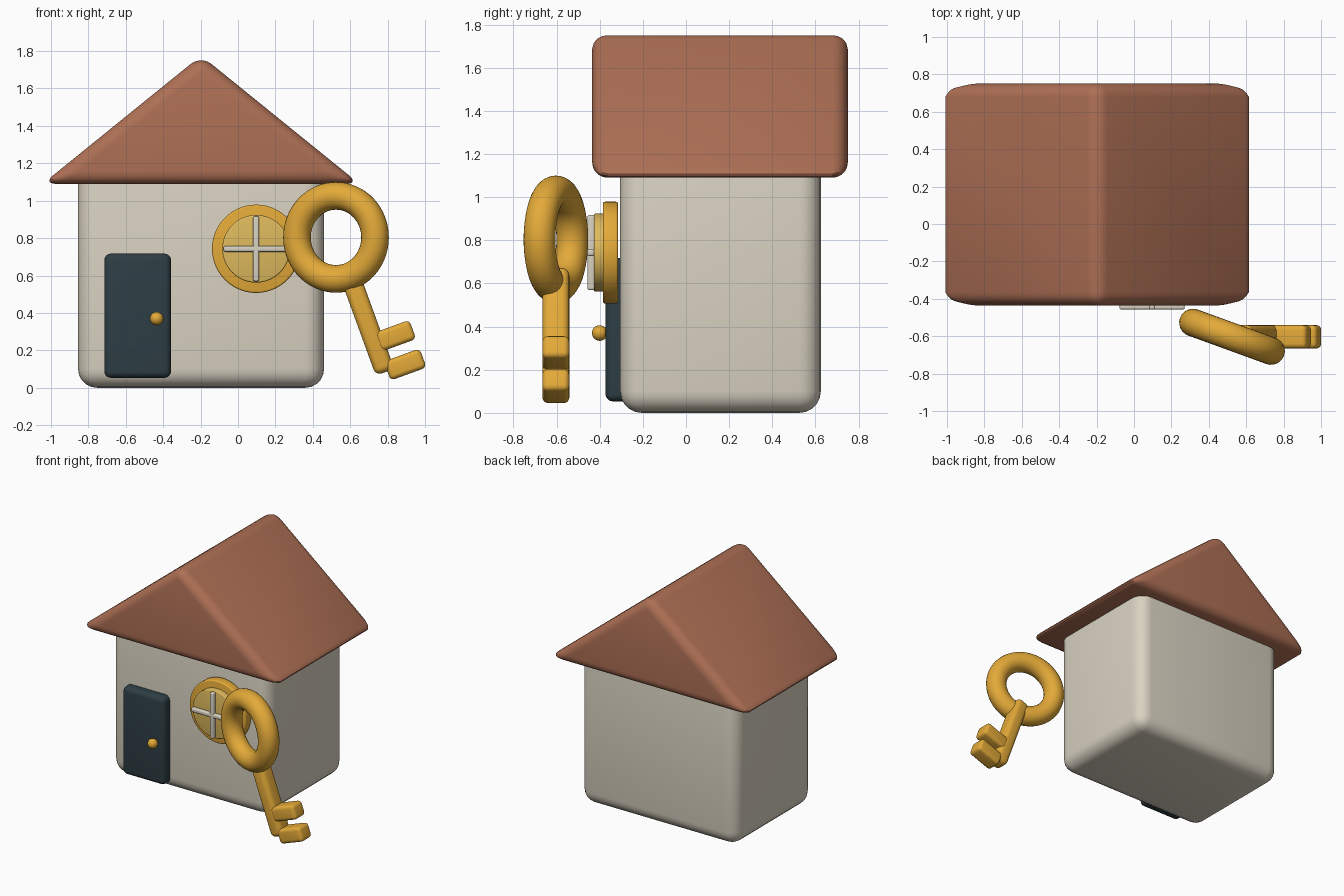
import bpy, bmesh
from math import radians, cos, sin, pi
from mathutils import Matrix, Vector

if "Cube" in bpy.data.objects:
    bpy.data.objects.remove(bpy.data.objects["Cube"])


def material(name, rgb):
    m = bpy.data.materials.new(name)
    m.diffuse_color = (*rgb, 1)
    m.use_nodes = True
    m.node_tree.nodes["Principled BSDF"].inputs["Base Color"].default_value = m.diffuse_color
    return m


CREAM = material("cream", (0.70, 0.65, 0.54))
CLAY = material("clay", (0.42, 0.16, 0.09))
SLATE = material("slate", (0.027, 0.048, 0.058))
GOLD = material("gold", (0.77, 0.40, 0.04))
PANE = material("pane", (0.73, 0.49, 0.11))


def finish(obj, name, mat, bevel=0, segments=5):
    obj.name = name
    obj.data.materials.append(mat)
    bpy.ops.object.select_all(action='DESELECT')
    bpy.context.view_layer.objects.active = obj
    obj.select_set(True)
    if bevel:
        mod = obj.modifiers.new("round", 'BEVEL')
        mod.width, mod.segments = bevel, segments
        mod.limit_method, mod.angle_limit = 'ANGLE', radians(35)
        bpy.ops.object.modifier_apply(modifier=mod.name)
    bpy.ops.object.shade_smooth_by_angle(angle=radians(35))
    return obj


def box(name, lo, hi, mat, bevel, frame=Matrix()):
    lo, hi = Vector(lo), Vector(hi)
    bpy.ops.mesh.primitive_cube_add(size=1)
    obj = bpy.context.object
    obj.data.transform(Matrix.Translation((lo + hi) / 2) @ Matrix.Diagonal((*(hi - lo), 1)))
    obj.matrix_world = frame
    return finish(obj, name, mat, bevel)


def disc(name, x, z, radius, y0, y1, mat, bevel):
    bpy.ops.mesh.primitive_cylinder_add(vertices=64, radius=radius, depth=y1 - y0,
                                        location=(x, (y0 + y1) / 2, z), rotation=(pi / 2, 0, 0))
    return finish(bpy.context.object, name, mat, bevel, 3)


# House body
box("house_body", (-0.855, -0.305, 0), (0.46, 0.625, 1.2), CREAM, 0.1)

# Gabled roof: triangular prism with rounded edges
bm = bmesh.new()
gable = bm.faces.new([bm.verts.new(p) for p in
                      ((-1.045, -0.435, 1.09), (0.65, -0.435, 1.09), (-0.1975, -0.435, 1.776))])
out = bmesh.ops.extrude_face_region(bm, geom=[gable])
bmesh.ops.translate(bm, vec=(0, 1.185, 0),
                    verts=[g for g in out["geom"] if isinstance(g, bmesh.types.BMVert)])
bmesh.ops.recalc_face_normals(bm, faces=bm.faces)
mesh = bpy.data.meshes.new("roof")
bm.to_mesh(mesh)
bm.free()
roof = bpy.data.objects.new("roof", mesh)
bpy.context.collection.objects.link(roof)
finish(roof, "roof", CLAY, 0.07)

# Door and knob
box("door", (-0.715, -0.373, 0.053), (-0.358, -0.25, 0.717), SLATE, 0.035)
bpy.ops.mesh.primitive_uv_sphere_add(segments=32, ring_count=16, radius=0.036,
                                     location=(-0.435, -0.4, 0.37))
finish(bpy.context.object, "door_knob", GOLD)

# Round window with crossed bars
WX, WZ = 0.097, 0.743
disc("window_frame", WX, WZ, 0.236, -0.385, -0.315, GOLD, 0.01)
disc("window_pane", WX, WZ, 0.181, -0.427, -0.35, PANE, 0.008)
for name, hx, hz in (("window_bar_upright", 0.016, 0.174), ("window_bar_cross", 0.174, 0.016)):
    box(name, (WX - hx, -0.457, WZ - hz), (WX + hx, -0.423, WZ + hz), CREAM, 0.01)

# Key: ring turned about z, shaft and teeth leaning 20 degrees
KEY = Vector((0.524, -0.603, 0.804))
bpy.ops.mesh.primitive_torus_add(major_radius=0.222, minor_radius=0.074, major_segments=64,
                                 minor_segments=24, location=KEY,
                                 rotation=(pi / 2, 0, radians(-20)))
finish(bpy.context.object, "key_ring", GOLD)
lean = Matrix.Translation(KEY) @ Matrix.Rotation(radians(-20), 4, 'Y')
box("key_shaft", (-0.053, -0.062, -0.767), (0.053, 0.062, -0.15), GOLD, 0.035, lean)
for i, z in enumerate((-0.603, -0.765)):
    box(f"key_tooth_{i + 1}", (0.013, -0.062, z - 0.054), (0.217, 0.062, z + 0.054),
        GOLD, 0.025, lean)
